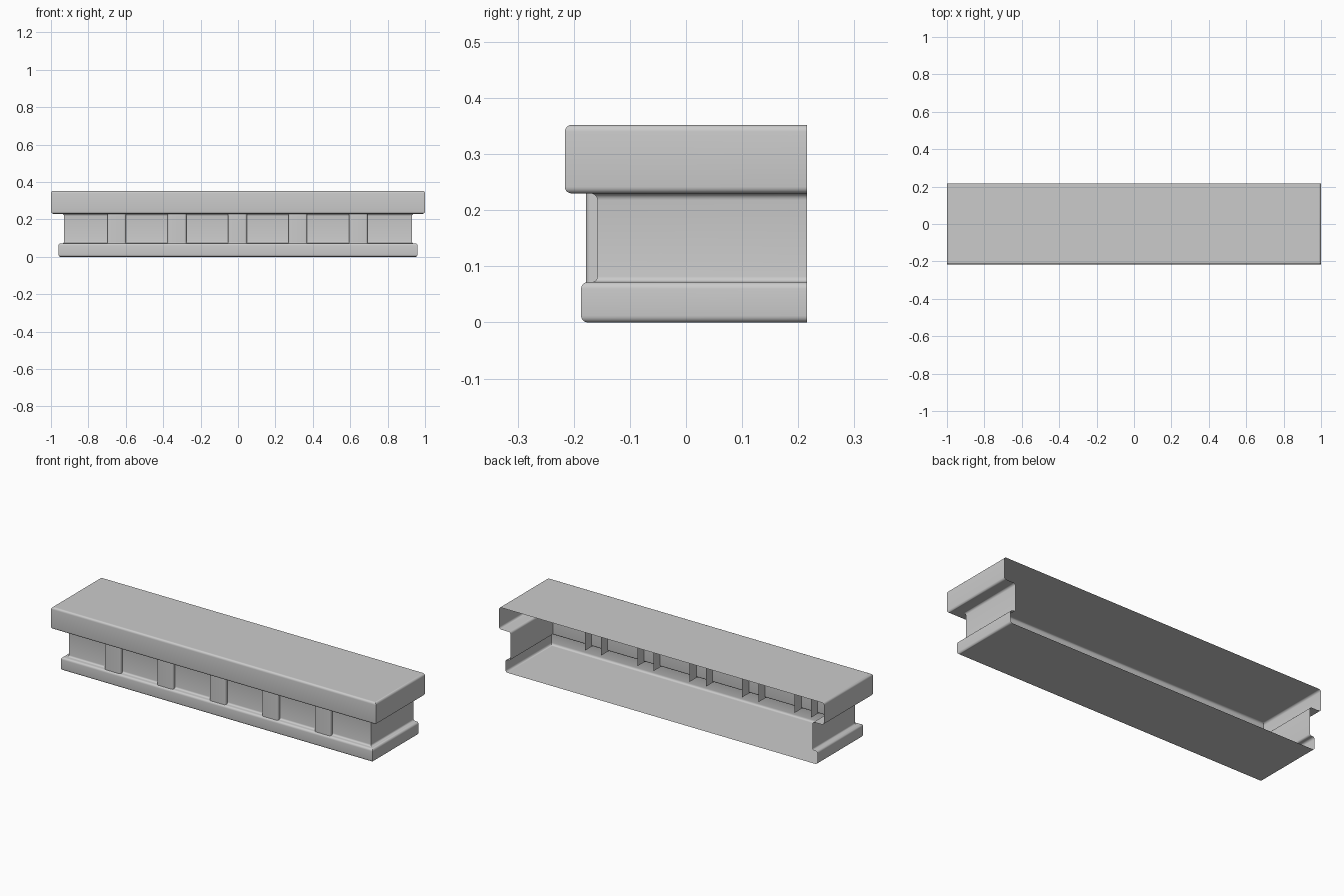
import bpy, math

if "Cube" in bpy.data.objects:
    bpy.data.objects.remove(bpy.data.objects["Cube"])

BACK = 0.216
STEPS = 5


def sign(v):
    return (v > 1e-6) - (v < -1e-6)


def rounded(points, radii):
    """Replace each inner right-angle corner with a small arc."""
    out = [points[0]]
    for i in range(1, len(points) - 1):
        p, r = points[i], radii[i]
        a = [sign(q - c) for q, c in zip(points[i - 1], p)]
        b = [sign(q - c) for q, c in zip(points[i + 1], p)]
        for k in range(STEPS + 1):
            t = math.pi / 2 * k / STEPS
            out.append(tuple(c + r * (u * (1 - math.sin(t)) + v * (1 - math.cos(t)))
                             for c, u, v in zip(p, a, b)))
    return out + [points[-1]]


def skin(name, rings, caps=False):
    """Join open rings of points into a sheet, optionally closing both ends."""
    n = len(rings[0])
    verts = [v for ring in rings for v in ring]
    faces = [(i * n + j, i * n + j + 1, (i + 1) * n + j + 1, (i + 1) * n + j)
             for i in range(len(rings) - 1) for j in range(n - 1)]
    if caps:
        faces.append(tuple(reversed(range(n))))
        faces.append(tuple(range(len(verts) - n, len(verts))))
    mesh = bpy.data.meshes.new(name)
    mesh.from_pydata(verts, [], faces)
    obj = bpy.data.objects.new(name, mesh)
    bpy.context.collection.objects.link(obj)
    bpy.ops.object.select_all(action='DESELECT')
    obj.select_set(True)
    bpy.context.view_layer.objects.active = obj
    bpy.ops.object.shade_smooth_by_angle(angle=math.radians(35))
    return obj


# Ledge moulding: half width, front depth and height at each profile corner
profile = [(0.948, 0.175, 0.0), (0.96, 0.187, 0.0), (0.96, 0.187, 0.072),
           (0.93, 0.158, 0.072), (0.93, 0.158, 0.23), (1.0, 0.216, 0.23),
           (1.0, 0.216, 0.352), (0.988, 0.204, 0.352)]
profile = rounded(profile, [0, .012, .012, .01, .012, .012, .012, 0])
rings = [[(-x, BACK, z), (-x, -y, z), (x, -y, z), (x, BACK, z)] for x, y, z in profile]
skin("ledge_moulding", rings, caps=True)

# Row of five open-backed blocks under the overhang
for i in range(5):
    cx = (i - 2) * 0.323 - 0.003
    w = 0.05
    path = rounded([(cx - w, -0.1), (cx - w, -0.178), (cx + w, -0.178), (cx + w, -0.1)],
                   [0, .01, .01, 0])
    skin(f"dentil_block_{i + 1}", [[(x, y, z) for x, y in path] for z in (0.07, 0.232)])
